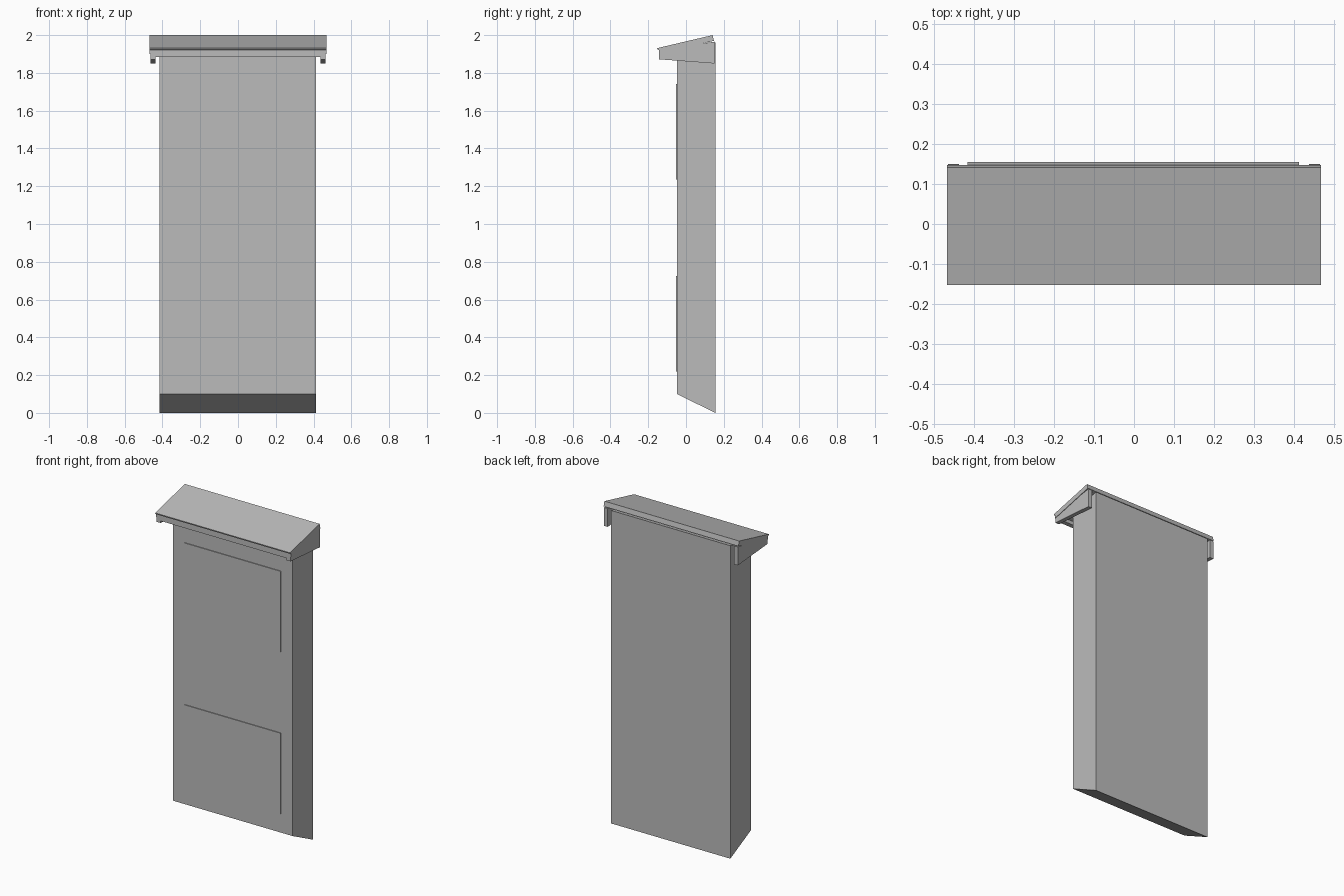
import bpy
import bmesh

cube = bpy.data.objects.get("Cube")
if cube:
    bpy.data.objects.remove(cube, do_unlink=True)

# Single painted-wood colour
grey = bpy.data.materials.new("plain grey")
grey.use_nodes = True
colour = (0.5, 0.5, 0.5, 1)
grey.diffuse_color = colour
grey.node_tree.nodes["Principled BSDF"].inputs["Base Color"].default_value = colour


def board(name, profile, x0, x1):
    """Extrude a side profile of (y, z) points from x0 to x1."""
    bm = bmesh.new()
    face = bm.faces.new([bm.verts.new((x0, y, z)) for y, z in profile])
    result = bmesh.ops.extrude_face_region(bm, geom=[face])
    moved = [v for v in result["geom"] if isinstance(v, bmesh.types.BMVert)]
    bmesh.ops.translate(bm, verts=moved, vec=(x1 - x0, 0, 0))
    bmesh.ops.recalc_face_normals(bm, faces=bm.faces)
    mesh = bpy.data.meshes.new(name)
    bm.to_mesh(mesh)
    bm.free()
    mesh.materials.append(grey)
    obj = bpy.data.objects.new(name, mesh)
    bpy.context.collection.objects.link(obj)
    return obj


def rect(y0, y1, z0, z1):
    return [(y0, z0), (y1, z0), (y1, z1), (y0, z1)]


# Tall box with a slanted underside and a top that follows the roof
FRONT, BACK = -0.048, 0.155
board("body", [(FRONT, 0.1), (BACK, 0), (BACK, 1.962), (FRONT, 1.92)], -0.416, 0.413)

# Shallow raised panels on the front
for name, low in (("lower_panel", 0.22), ("upper_panel", 1.235)):
    board(name, rect(FRONT - 0.005, FRONT + 0.002, low, low + 0.505), -0.335, 0.333)

# Sloping roof slab with a small drip edge
board("roof_slab", [(-0.153, 1.931), (-0.151, 1.923), (-0.143, 1.922), (-0.143, 1.901),
                    (0.148, 1.97), (0.141, 2.0)], -0.4675, 0.4675)

# Roof skirt: front board and two side boards, open at the back
board("roof_front_board", [(-0.143, 1.885), (-0.115, 1.885), (-0.115, 1.915), (-0.143, 1.921)],
      -0.45, 0.45)
side = [(-0.143, 1.872), (0.15, 1.85), (0.15, 1.965), (-0.143, 1.921)]
for name, s in (("left", 1), ("right", -1)):
    board("roof_side_" + name, side, s * 0.438, s * 0.4645)
